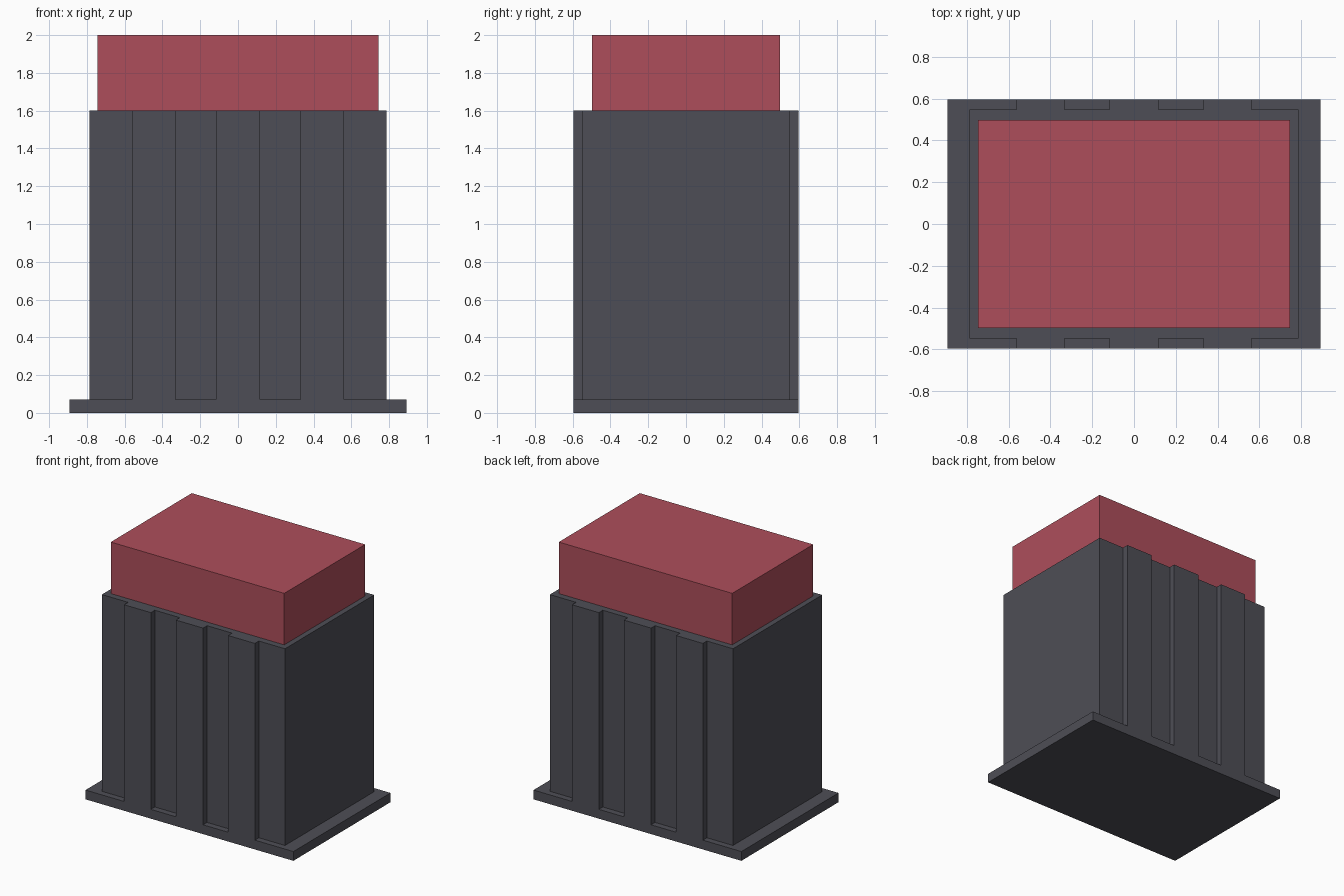
import bpy
import bmesh

if "Cube" in bpy.data.objects:
    bpy.data.objects.remove(bpy.data.objects["Cube"])


def material(name, rgb):
    mat = bpy.data.materials.new(name)
    mat.use_nodes = True
    mat.diffuse_color = (*rgb, 1)
    mat.node_tree.nodes["Principled BSDF"].inputs["Base Color"].default_value = (*rgb, 1)
    return mat


def prism(name, outline, bottom, top, mat, closed_base=True):
    """Extrude a counter-clockwise outline upwards."""
    bm = bmesh.new()
    low = [bm.verts.new((x, y, bottom)) for x, y in outline]
    high = [bm.verts.new((x, y, top)) for x, y in outline]
    bm.faces.new(high)
    if closed_base:
        bm.faces.new(low[::-1])
    for i in range(len(outline)):
        j = (i + 1) % len(outline)
        bm.faces.new((low[i], low[j], high[j], high[i]))
    mesh = bpy.data.meshes.new(name)
    bm.to_mesh(mesh)
    bm.free()
    mesh.materials.append(mat)
    obj = bpy.data.objects.new(name, mesh)
    bpy.context.collection.objects.link(obj)
    return obj


def rectangle(hx, hy):
    return [(-hx, -hy), (hx, -hy), (hx, hy), (-hx, hy)]


slate = material("dark slate grey", (0.076, 0.076, 0.093))
red = material("muted red", (0.423, 0.076, 0.105))

PLATE_TOP, BODY_TOP = 0.072, 1.6
RIDGE_Y, RECESS_Y = 0.596, 0.547

# Base plate
prism("base_plate", rectangle(0.893, RIDGE_Y), 0, PLATE_TOP, slate)

# Body with three upright ridges on the front and the back
front = [(-0.787, -RECESS_Y)]
for left, right in ((-0.562, -0.332), (-0.117, 0.117), (0.332, 0.562)):
    front += [(left, -RECESS_Y), (left, -RIDGE_Y), (right, -RIDGE_Y), (right, -RECESS_Y)]
front.append((0.787, -RECESS_Y))
back = [(-x, -y) for x, y in front]
prism("ridged_body", front + back, PLATE_TOP, BODY_TOP, slate, closed_base=False)

# Red block on top
prism("top_block", rectangle(0.745, 0.497), BODY_TOP, 2, red, closed_base=False)
